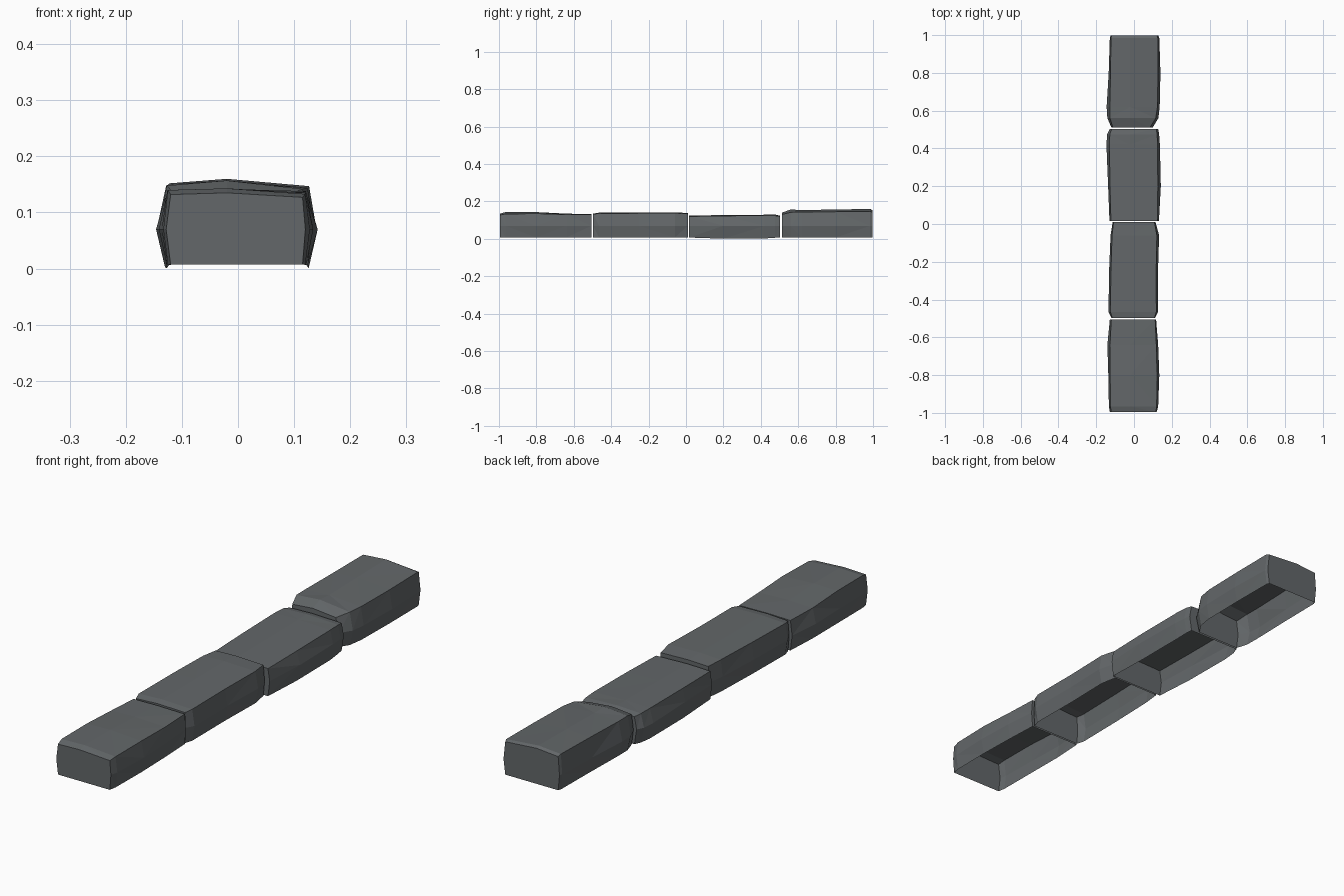
import bpy, bmesh

stone = bpy.data.materials.new("slate_grey")
stone.diffuse_color = (0.125, 0.136, 0.142, 1)


def kerb_stone(name, sections):
    """Open-bottomed rough block; section = y, left, right, left bulge, right bulge, left z, mid z, right z, base z."""
    bm = bmesh.new()
    rings = []
    for y, xl, xr, bl, br, zl, zm, zr, z0 in sections:
        profile = [(xl, z0), (xl - bl, 0.07), (xl, zl), (-0.02, zm),
                   (xr, zr), (xr + br, 0.07), (xr, z0)]
        rings.append([bm.verts.new((x, y, z)) for x, z in profile])
    # skin between sections, split into flat triangles
    for a, b in zip(rings, rings[1:]):
        for i in range(6):
            bm.faces.new((a[i], a[i + 1], b[i + 1], b[i]))
    # end caps
    bm.faces.new(rings[0])
    bm.faces.new(rings[-1][::-1])
    bmesh.ops.triangulate(bm, faces=bm.faces[:])
    bmesh.ops.recalc_face_normals(bm, faces=bm.faces[:])
    # make sure the shell faces outward
    top = max(bm.faces, key=lambda f: f.calc_center_median().z)
    if top.normal.z < 0:
        bmesh.ops.reverse_faces(bm, faces=bm.faces[:])
    mesh = bpy.data.meshes.new(name)
    bm.to_mesh(mesh)
    bm.free()
    mesh.materials.append(stone)
    bpy.context.collection.objects.link(bpy.data.objects.new(name, mesh))


# front stone
kerb_stone("kerb_stone_1", [
    (-0.995, -0.12, 0.115, 0.008, 0.005, 0.132, 0.135, 0.127, 0.007),
    (-0.965, -0.125, 0.12, 0.008, 0.008, 0.14, 0.143, 0.133, 0.007),
    (-0.80, -0.126, 0.122, 0.010, 0.012, 0.14, 0.143, 0.135, 0.007),
    (-0.64, -0.127, 0.118, 0.014, 0.010, 0.132, 0.135, 0.13, 0.007),
    (-0.505, -0.12, 0.112, 0.008, 0.005, 0.13, 0.132, 0.13, 0.007)])

# second stone
kerb_stone("kerb_stone_2", [
    (-0.497, -0.115, 0.108, 0.005, 0.003, 0.13, 0.135, 0.132, 0.007),
    (-0.465, -0.125, 0.118, 0.010, 0.010, 0.135, 0.14, 0.136, 0.007),
    (-0.25, -0.122, 0.117, 0.010, 0.010, 0.137, 0.141, 0.137, 0.007),
    (-0.06, -0.116, 0.121, 0.008, 0.012, 0.138, 0.142, 0.138, 0.007),
    (0.010, -0.108, 0.108, 0.005, 0.006, 0.135, 0.138, 0.134, 0.007)])

# third stone
kerb_stone("kerb_stone_3", [
    (0.017, -0.122, 0.124, 0.008, 0.008, 0.122, 0.125, 0.12, 0.007),
    (0.20, -0.127, 0.126, 0.010, 0.016, 0.124, 0.127, 0.123, 0.001),
    (0.42, -0.130, 0.125, 0.016, 0.012, 0.126, 0.129, 0.125, 0.002),
    (0.475, -0.128, 0.122, 0.014, 0.011, 0.125, 0.13, 0.124, 0.006),
    (0.503, -0.118, 0.118, 0.010, 0.010, 0.12, 0.124, 0.12, 0.007)])

# rear stone
kerb_stone("kerb_stone_4", [
    (0.512, -0.112, 0.085, 0.008, 0.015, 0.132, 0.140, 0.130, 0.007),
    (0.56, -0.127, 0.115, 0.014, 0.014, 0.148, 0.157, 0.142, 0.007),
    (0.62, -0.128, 0.124, 0.017, 0.012, 0.148, 0.154, 0.144, 0.007),
    (0.80, -0.124, 0.127, 0.010, 0.013, 0.150, 0.157, 0.145, 0.007),
    (0.985, -0.122, 0.126, 0.006, 0.008, 0.152, 0.160, 0.147, 0.007),
    (0.997, -0.118, 0.122, 0.006, 0.008, 0.145, 0.153, 0.142, 0.007)])
